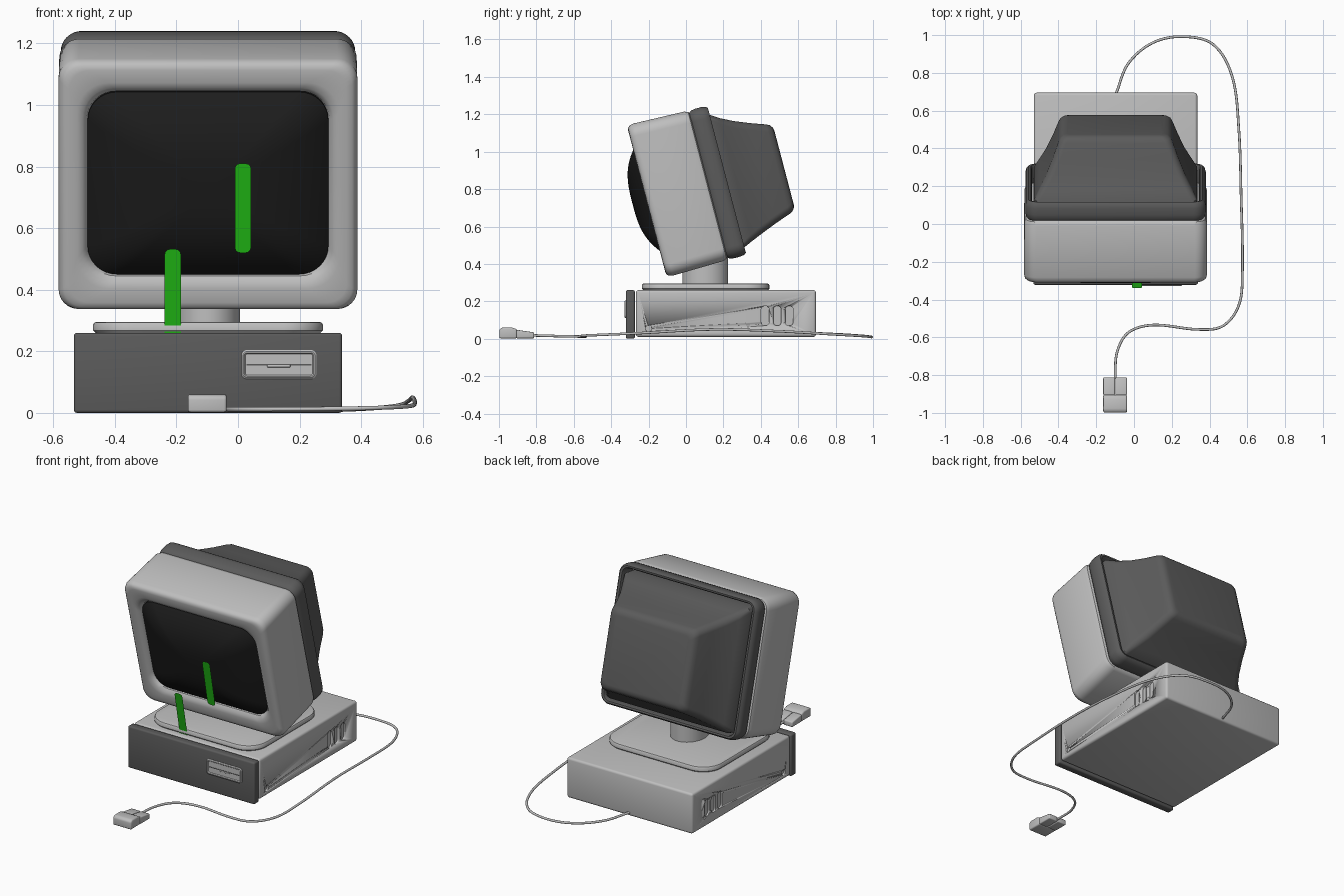
import bpy, bmesh, math
from mathutils import Matrix, Vector

if "Cube" in bpy.data.objects:
    bpy.data.objects.remove(bpy.data.objects["Cube"], do_unlink=True)

CX = -0.0975  # centre line of the computer


def material(name, r, g, b):
    m = bpy.data.materials.new(name)
    m.use_nodes = True
    m.diffuse_color = (r, g, b, 1)
    m.node_tree.nodes["Principled BSDF"].inputs["Base Color"].default_value = (r, g, b, 1)
    return m


LIGHT = material("light grey plastic", 0.52, 0.52, 0.52)
DARK = material("dark grey plastic", 0.105, 0.105, 0.105)
BLACK = material("black glass", 0.012, 0.012, 0.012)
GREEN = material("green glow", 0.015, 0.5, 0.008)


def finish(bm, name, mat, matrix=None, bevel=0, segments=3):
    """Turn a bmesh into a smooth-shaded object with an optional bevel."""
    bmesh.ops.recalc_face_normals(bm, faces=bm.faces)
    mesh = bpy.data.meshes.new(name)
    bm.to_mesh(mesh)
    bm.free()
    mesh.materials.append(mat)
    ob = bpy.data.objects.new(name, mesh)
    bpy.context.collection.objects.link(ob)
    if matrix:
        ob.matrix_world = matrix
    bpy.ops.object.select_all(action="DESELECT")
    ob.select_set(True)
    bpy.context.view_layer.objects.active = ob
    if bevel:
        mod = ob.modifiers.new("bevel", "BEVEL")
        mod.width, mod.segments, mod.limit_method = bevel, segments, "ANGLE"
        bpy.ops.object.modifier_apply(modifier="bevel")
    bpy.ops.object.shade_smooth_by_angle(angle=math.radians(35))
    return ob


def rounded(hx, hz, r, cz=0, n=8):
    """Rounded rectangle outline as (x, z) pairs."""
    pts = []
    for q, (sx, sz) in enumerate([(1, 1), (-1, 1), (-1, -1), (1, -1)]):
        for i in range(n + 1):
            a = math.pi / 2 * (q + i / n)
            pts.append((sx * (hx - r) + r * math.cos(a), cz + sz * (hz - r) + r * math.sin(a)))
    return pts


def loft(name, sections, mat, matrix, ring=False):
    """Skin sections (depth, half width, half height, radius, centre) along y."""
    bm = bmesh.new()
    loops = []
    for d, hx, hz, r, cz in sections:
        loops.append([bm.verts.new((x, d, z)) for x, z in rounded(hx, hz, r, cz)])
    pairs = list(zip(loops, loops[1:]))
    if ring:
        pairs.append((loops[-1], loops[0]))
    else:
        bm.faces.new(loops[0])
        bm.faces.new(loops[-1])
    for a, b in pairs:
        for i in range(len(a)):
            j = (i + 1) % len(a)
            bm.faces.new((a[i], a[j], b[j], b[i]))
    return finish(bm, name, mat, matrix)


def prism(name, pts, x0, x1, mat, bevel=0):
    """Extrude a side profile of (y, z) points from x0 to x1."""
    bm = bmesh.new()
    face = bm.faces.new([bm.verts.new((x0, y, z)) for y, z in pts])
    top = bmesh.ops.extrude_face_region(bm, geom=[face])["geom"]
    verts = [v for v in top if isinstance(v, bmesh.types.BMVert)]
    bmesh.ops.translate(bm, verts=verts, vec=(x1 - x0, 0, 0))
    return finish(bm, name, mat, None, bevel)


def box(name, x, y, z, mat, bevel=0):
    return prism(name, [(y[0], z[0]), (y[1], z[0]), (y[1], z[1]), (y[0], z[1])], x[0], x[1], mat, bevel)


# System unit with a dark front panel
case = box("system_unit", (-0.53, 0.335), (-0.268, 0.695), (0.01, 0.26), LIGHT, 0.014)
box("front_panel", (-0.533, 0.338), (-0.322, -0.273), (0, 0.26), DARK, 0.01)

# Pill-shaped vents and a round dimple cut into both sides
for x in (-0.53, 0.335):
    for y, z, hy, hz in [(0.423, 0.123, 0.021, 0.053), (0.488, 0.123, 0.021, 0.053),
                         (0.552, 0.123, 0.021, 0.053), (-0.2, 0.055, 0.017, 0.017)]:
        turn = Matrix.Translation((x, y, z)) @ Matrix.Rotation(math.pi / 2, 4, "Z")
        r = min(hy, hz) * 0.98
        cutter = loft("vent_cutter", [(-0.01, hy, hz, r, 0), (0.01, hy, hz, r, 0)], LIGHT, turn)
        cutter.hide_render = True
        mod = case.modifiers.new("vent", "BOOLEAN")
        mod.object, mod.operation, mod.solver = cutter, "DIFFERENCE", "EXACT"
        bpy.context.view_layer.objects.active = case
        bpy.ops.object.modifier_apply(modifier="vent")
        bpy.data.objects.remove(cutter, do_unlink=True)

# Disk drive: raised frame, thin slot and latch
drive = Matrix.Translation((0.133, -0.32, 0.157))
loft("disk_drive", [(0.01, 0.122, 0.047, 0.018, 0), (-0.005, 0.122, 0.047, 0.018, 0),
                    (-0.009, 0.117, 0.042, 0.014, 0), (-0.009, 0.113, 0.038, 0.01, 0),
                    (-0.004, 0.109, 0.034, 0.006, 0)], LIGHT, drive)
box("drive_slot", (0.028, 0.238), (-0.326, -0.322), (0.154, 0.158), DARK)
box("drive_latch", (0.095, 0.17), (-0.329, -0.322), (0.148, 0.156), LIGHT, 0.002)

# Swivel stand: rounded plate and neck
flat = Matrix.Translation((CX, 0.105, 0.26)) @ Matrix.Rotation(math.pi / 2, 4, "X")
loft("swivel_plate", [(0, 0.365, 0.333, 0.12, 0), (0.008, 0.373, 0.341, 0.128, 0),
                      (0.027, 0.373, 0.341, 0.128, 0), (0.033, 0.369, 0.337, 0.124, 0),
                      (0.036, 0.36, 0.328, 0.115, 0)], LIGHT, flat)
bm = bmesh.new()
bmesh.ops.create_cone(bm, cap_ends=True, segments=48, radius1=0.122, radius2=0.122, depth=0.26)
finish(bm, "neck", LIGHT, Matrix.Translation((CX, 0.102, 0.41)) @ Matrix.Diagonal((0.85, 1, 1, 1)))

# Monitor, tilted back
tilt = Matrix.Translation((CX, -0.21, 0.735)) @ Matrix.Rotation(math.radians(14.7), 4, "X")
loft("monitor_bezel", [(0.345, 0.455, 0.39, 0.05, 0), (0.335, 0.475, 0.405, 0.06, 0),
                       (0.315, 0.483, 0.413, 0.065, 0), (0.035, 0.485, 0.42, 0.065, 0),
                       (0.014, 0.479, 0.415, 0.065, 0), (0.003, 0.468, 0.405, 0.065, 0),
                       (0, 0.45, 0.39, 0.065, 0), (0, 0.425, 0.345, 0.1, 0.003),
                       (0.006, 0.408, 0.325, 0.1, 0.004), (0.02, 0.395, 0.31, 0.095, 0.005),
                       (0.05, 0.388, 0.303, 0.095, 0.005)], LIGHT, tilt)
dome = []
for i in range(15):
    f = math.cos(math.pi / 2 * i / 15)
    dome.append((0.025 - 0.102 * (1 - f ** 3), 0.391 * f, 0.306 * f, 0.095 * f, 0.005))
loft("screen", [(0.045, 0.391, 0.306, 0.095, 0.005)] + dome, BLACK, tilt)
loft("rear_ring", [(0.34, 0.442, 0.384, 0.035, 0), (0.34, 0.462, 0.4, 0.05, 0),
                   (0.352, 0.473, 0.409, 0.06, 0), (0.375, 0.478, 0.413, 0.065, 0),
                   (0.41, 0.478, 0.413, 0.065, 0), (0.432, 0.472, 0.409, 0.06, 0),
                   (0.443, 0.461, 0.4, 0.05, 0), (0.441, 0.448, 0.39, 0.04, 0),
                   (0.43, 0.442, 0.384, 0.035, 0)], DARK, tilt, ring=True)
loft("rear_shell", [(0.34, 0.434, 0.374, 0.03, 0), (0.44, 0.432, 0.368, 0.03, -0.004),
                    (0.49, 0.404, 0.34, 0.035, -0.009), (0.56, 0.366, 0.308, 0.04, -0.012),
                    (0.64, 0.332, 0.276, 0.04, -0.012), (0.72, 0.302, 0.248, 0.04, -0.012),
                    (0.74, 0.292, 0.238, 0.04, -0.012), (0.752, 0.276, 0.222, 0.035, -0.012),
                    (0.756, 0.256, 0.204, 0.03, -0.012)], DARK, tilt)


# Green strips floating in front of the glass
def strip(name, x, z):
    half = 0.148
    y = -0.235 - 0.197 * (z - 0.278)
    bm = bmesh.new()
    bm.faces.new([bm.verts.new((px, 0, pz)) for px, pz in rounded(0.0265, half, 0.018, n=3)])
    finish(bm, name, GREEN, Matrix.Translation((x, y, z)) @ Matrix.Rotation(math.atan(0.197), 4, "X"))


strip("lower_strip", -0.212, 0.387)
strip("upper_strip", 0.016, 0.665)

# Mouse: palm rest and two buttons
prism("mouse_palm", [(-0.998, 0.002), (-0.904, 0.002), (-0.904, 0.051), (-0.93, 0.06), (-0.985, 0.06), (-0.998, 0.05)],
      -0.163, -0.037, LIGHT, 0.01)
for name, x0, x1 in [("mouse_button_right", -0.163, -0.101), ("mouse_button_left", -0.099, -0.037)]:
    prism(name, [(-0.906, 0.002), (-0.812, 0.002), (-0.812, 0.034), (-0.906, 0.048)], x0, x1, LIGHT, 0.006)

# Mouse cable from the back of the case round to the mouse
path = [(-0.095, 0.69, 0.03), (-0.03, 0.85, 0.022), (0.1, 0.96, 0.014), (0.26, 0.992, 0.009),
        (0.42, 0.95, 0.014), (0.52, 0.78, 0.024), (0.555, 0.5, 0.04), (0.567, 0.15, 0.05),
        (0.574, -0.25, 0.03), (0.555, -0.43, 0.022), (0.47, -0.54, 0.017), (0.34, -0.558, 0.014),
        (0.1, -0.535, 0.012), (-0.03, -0.575, 0.012), (-0.09, -0.68, 0.014), (-0.1, -0.82, 0.018)]
curve = bpy.data.curves.new("mouse_cable", "CURVE")
curve.dimensions = "3D"
curve.bevel_depth, curve.bevel_resolution, curve.resolution_u = 0.007, 3, 8
spline = curve.splines.new("BEZIER")
spline.bezier_points.add(len(path) - 1)
for i, (point, co) in enumerate(zip(spline.bezier_points, path)):
    before, after = Vector(path[max(i - 1, 0)]), Vector(path[min(i + 1, len(path) - 1)])
    here = Vector(co)
    way = (after - before).normalized()
    point.handle_left_type = point.handle_right_type = "FREE"
    point.co = here
    point.handle_left = here - way * (here - before).length / 3
    point.handle_right = here + way * (after - here).length / 3
curve.materials.append(LIGHT)
bpy.context.collection.objects.link(bpy.data.objects.new("mouse_cable", curve))
